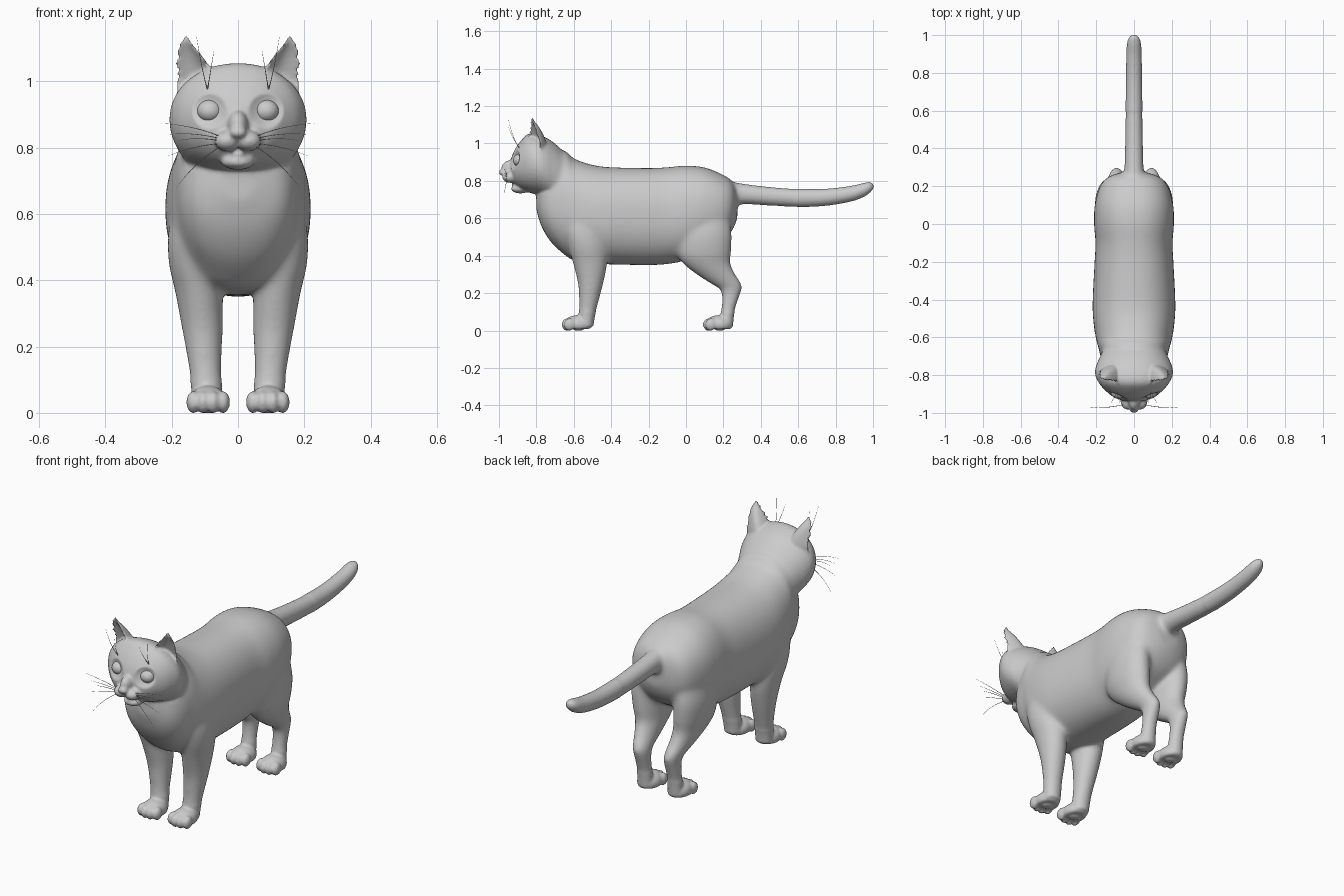
import bpy, bmesh, math
from mathutils import Matrix, Vector

if "Cube" in bpy.data.objects:
    bpy.data.objects.remove(bpy.data.objects["Cube"])

fur = bpy.data.materials.new("soft grey")
fur.diffuse_color = (0.6, 0.6, 0.6, 1)
fur.use_nodes = True
fur.node_tree.nodes["Principled BSDF"].inputs["Base Color"].default_value = fur.diffuse_color
bm = bmesh.new()


def refine(rows, n=5):
    """Smoothly interpolate rows of section values."""
    out = []
    for i in range(len(rows) - 1):
        p = [rows[max(0, min(len(rows) - 1, i + k))] for k in (-1, 0, 1, 2)]
        for j in range(n):
            t = j / n
            out.append([0.5 * (2 * b + (c - a) * t + (2 * a - 5 * b + 4 * c - d) * t * t
                               + (3 * b - a - 3 * c + d) * t ** 3) for a, b, c, d in zip(*p)])
    return out + [list(rows[-1])]


def skin(rings):
    """Bridge closed rings into a capped tube."""
    vs = [[bm.verts.new(p) for p in r] for r in rings]
    n = len(vs[0])
    for a, b in zip(vs, vs[1:]):
        for i in range(n):
            bm.faces.new((a[i], a[(i + 1) % n], b[(i + 1) % n], b[i]))
    bm.faces.new(vs[0])
    bm.faces.new(vs[-1][::-1])


def oval(rx, ry, power=2.0, n=40):
    f = lambda v: math.copysign(abs(v) ** (2 / power), v)
    return [(rx * f(math.cos(2 * math.pi * i / n)), ry * f(math.sin(2 * math.pi * i / n)))
            for i in range(n)]


def loft_y(rows, power=2.0):
    """Rows: y, half width, low z, high z."""
    skin([[(u, y, (lo + hi) / 2 + v) for u, v in oval(w, (hi - lo) / 2, power)]
          for y, w, lo, hi in refine(rows)])


def loft_z(rows, s):
    """Rows: z, centre x, centre y, radius x, radius y."""
    skin([[(s * (cx + u), cy + v, z) for u, v in oval(rx, ry)]
          for z, cx, cy, rx, ry in refine(rows)])


def blob(c, r, floor=None):
    m = Matrix.Translation(c) @ Matrix.Diagonal((*r, 1))
    vs = bmesh.ops.create_uvsphere(bm, u_segments=24, v_segments=16, radius=1, matrix=m)["verts"]
    if floor is not None:
        for v in vs:
            v.co.z = max(v.co.z, floor)


# Torso and neck
loft_y([(-.80, .05, .64, .75), (-.77, .13, .55, .81), (-.72, .17, .47, .88),
        (-.65, .19, .405, .96), (-.60, .203, .375, .92), (-.50, .217, .358, .886),
        (-.40, .219, .353, .873), (-.20, .209, .35, .869), (-.10, .204, .355, .873),
        (0, .212, .375, .882), (.10, .208, .42, .872), (.20, .18, .48, .832),
        (.25, .135, .54, .795), (.275, .06, .6, .74)], 2.25)
# Tail
loft_y([(.18, .06, .66, .81), (.30, .052, .674, .787), (.45, .048, .666, .769),
        (.60, .045, .66, .758), (.75, .043, .667, .758), (.88, .041, .689, .773),
        (.95, .038, .714, .789), (.985, .028, .738, .793), (1.002, .01, .758, .783)])
# Skull
loft_y([(-.60, .13, .66, .90), (-.70, .18, .68, 1.0), (-.78, .207, .72, 1.045),
        (-.84, .187, .738, 1.052), (-.885, .148, .757, 1.012), (-.918, .107, .785, .962),
        (-.935, .06, .82, .92)], 2.1)
# Nose bridge, nose, chin and tongue
blob((0, -.93, .865), (.032, .058, .048))
blob((0, -.978, .846), (.027, .023, .018))
blob((0, -.885, .757), (.05, .05, .024))
blob((0, -.905, .78), (.024, .03, .008))

for s in (1, -1):
    # Muzzle pad
    blob((s * .032, -.938, .82), (.04, .045, .031))
    # Ear with a hollow front
    rings = []
    for z, xi, yi, xo, yo, d in refine([
            (.93, .04, -.86, .18, -.78, .08), (.99, .055, -.86, .193, -.785, .085),
            (1.04, .083, -.85, .194, -.80, .07), (1.085, .113, -.842, .191, -.815, .047),
            (1.115, .138, -.838, .18, -.826, .027), (1.138, .153, -.834, .168, -.828, .014)]):
        a, b = Vector((xi, yi)), Vector((xo, yo))
        nrm = Vector((yi - yo, xo - xi)).normalized()
        ring = []
        for i in range(24):
            t = i / 12
            back = t <= 1
            k = t if back else 2 - t
            p = a.lerp(b, k) + nrm * d * (math.sin(math.pi * k) ** .8) * (1 if back else .5)
            ring.append((s * p.x, p.y, z))
        rings.append(ring)
    skin(rings)
    # Front leg
    loft_z([(.64, .12, -.56, .07, .09), (.54, .133, -.55, .078, .10),
            (.45, .134, -.53, .075, .10), (.36, .118, -.513, .071, .092),
            (.25, .107, -.51, .062, .068), (.15, .10, -.52, .051, .052),
            (.08, .095, -.53, .047, .044), (.02, .093, -.535, .045, .04)], s)
    # Hind leg
    loft_z([(.64, .11, .11, .075, .12), (.52, .125, .10, .082, .145),
            (.42, .12, .097, .08, .145), (.36, .113, .11, .07, .128),
            (.30, .104, .16, .057, .105), (.25, .095, .215, .046, .083),
            (.22, .09, .24, .041, .06), (.17, .09, .237, .039, .045),
            (.10, .09, .223, .039, .037), (.02, .09, .215, .04, .036)], s)
    # Paws with toes and pads
    for cy in (-.58, .175):
        blob((s * .09, cy, .032), (.06, .075, .05), .008)
        blob((s * .09, cy + .005, .008), (.03, .024, .012), 0)
        for k in (-1.5, -.5, .5, 1.5):
            x, y = s * .09 + k * .03, cy - .054 + .012 * (abs(k) - .5)
            blob((x, y, .032), (.021, .031, .034), .008)
            blob((x, y - .002, .008), (.01, .014, .012), 0)

# Fuse the parts into one skin
bmesh.ops.recalc_face_normals(bm, faces=bm.faces)
me = bpy.data.meshes.new("cat_body")
bm.to_mesh(me)
bm.free()
body = bpy.data.objects.new("cat_body", me)
bpy.context.collection.objects.link(body)
bpy.context.view_layer.objects.active = body
body.select_set(True)
mod = body.modifiers.new("fuse", "REMESH")
mod.mode = "VOXEL"
mod.voxel_size = .0065
bpy.ops.object.modifier_apply(modifier=mod.name)

# Relax the skin: strongly on the trunk and limbs, lightly on face, ears and paws
EYE = (.085, -.889, .91)
bm = bmesh.new()
bm.from_mesh(body.data)
axes = dict(use_axis_x=True, use_axis_y=True, use_axis_z=True)


def trunk(c):
    neck = c.y > -.73 or (c.y > -.83 and c.z < .72)
    return neck and c.z > .10 and c.y < .6


soft = [v for v in bm.verts if trunk(v.co)]
for i in range(28):
    bmesh.ops.smooth_vert(bm, verts=soft, factor=.5, **axes)
for i in range(3):
    bmesh.ops.smooth_vert(bm, verts=bm.verts, factor=.5, **axes)
# Eye sockets
for v in bm.verts:
    d = math.hypot(abs(v.co.x) - EYE[0], v.co.z - EYE[2]) / .052
    if v.co.y < -.82 and d < 1:
        v.co.y += .022 * (1 - d * d)
for f in bm.faces:
    f.smooth = True
bm.to_mesh(body.data)
bm.free()
body.data.materials.clear()
body.data.materials.append(fur)


def whisker(name, pts):
    cu = bpy.data.curves.new(name, "CURVE")
    cu.dimensions = "3D"
    cu.bevel_depth = .0014
    cu.bevel_resolution = 1
    sp = cu.splines.new("NURBS")
    sp.points.add(len(pts) - 1)
    for p, q, r in zip(sp.points, pts, (1, .8, .25)):
        p.co = (*q, 1)
        p.radius = r
    sp.order_u = 3
    sp.use_endpoint_u = True
    sp.resolution_u = 6
    cu.materials.append(fur)
    bpy.context.collection.objects.link(bpy.data.objects.new(name, cu))


for s, side in ((1, "left"), (-1, "right")):
    # Eyeball
    bpy.ops.mesh.primitive_uv_sphere_add(segments=32, ring_count=20, radius=1,
                                         location=(s * EYE[0], EYE[1], EYE[2]))
    eye = bpy.context.object
    eye.name = "eye_" + side
    eye.scale = (.038, .036, .034)
    eye.data.materials.append(fur)
    bpy.ops.object.shade_smooth()
    # Cheek whiskers
    for z0, x1, z1 in ((.832, .23, .873), (.826, .205, .84), (.82, .18, .82),
                       (.812, .21, .775), (.805, .185, .68)):
        whisker("whisker_" + side, [(s * .05, -.955, z0),
                                    (s * .13, -.975, (z0 + z1) / 2 + .014), (s * x1, -.97, z1)])
    # Brow whiskers
    for x1, z1 in ((.073, 1.09), (.125, 1.135)):
        whisker("brow_whisker_" + side, [(s * .092, -.89, .975),
                                         (s * (.092 + x1) / 2, -.93, 1.03), (s * x1, -.95, z1)])
